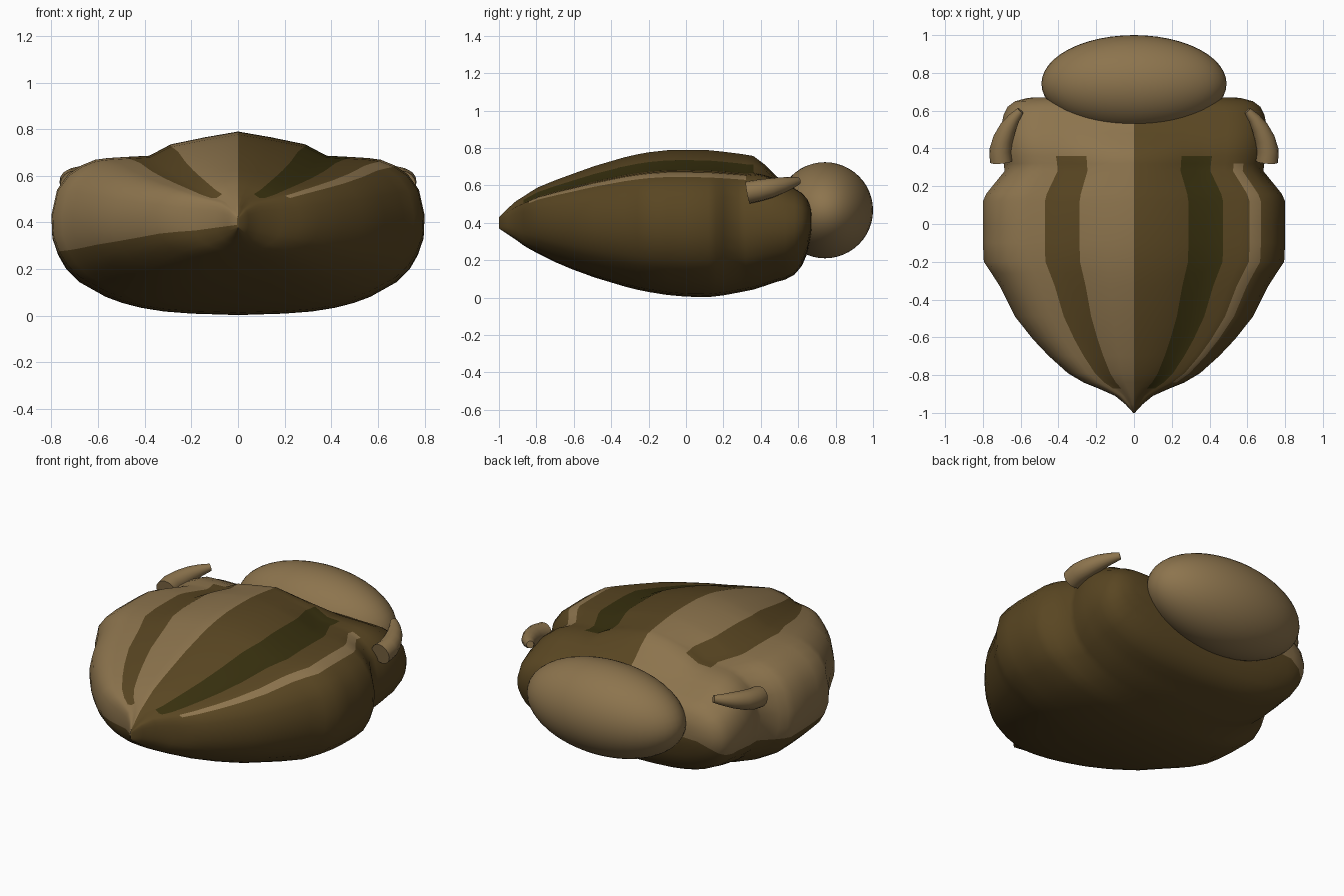
import bpy, bmesh, math
from mathutils import Vector

if "Cube" in bpy.data.objects:
    bpy.data.objects.remove(bpy.data.objects["Cube"])


def material(name, rgb):
    m = bpy.data.materials.new(name)
    m.diffuse_color = (*rgb, 1)
    m.use_nodes = True
    m.node_tree.nodes["Principled BSDF"].inputs["Base Color"].default_value = m.diffuse_color
    return m


TAN = material("tan", (0.265, 0.175, 0.075))
BROWN = material("brown", (0.10, 0.061, 0.016))
OLIVE = material("dark_olive", (0.038, 0.029, 0.0045))


def finish(name, bm, mats, angle=50):
    bmesh.ops.recalc_face_normals(bm, faces=bm.faces)
    me = bpy.data.meshes.new(name)
    bm.to_mesh(me)
    bm.free()
    for m in mats:
        me.materials.append(m)
    ob = bpy.data.objects.new(name, me)
    bpy.context.collection.objects.link(ob)
    bpy.ops.object.select_all(action='DESELECT')
    ob.select_set(True)
    bpy.context.view_layer.objects.active = ob
    bpy.ops.object.shade_smooth_by_angle(angle=math.radians(angle))
    return ob


def loft(bm, rings):
    """Skin closed rings; returns (ring index, segment index, face)."""
    loops = [[bm.verts.new(p) for p in r] for r in rings]
    n = len(loops[0])
    out = []
    for i in range(len(loops) - 1):
        for j in range(n):
            k = (j + 1) % n
            out.append((i, j, bm.faces.new((loops[i][j], loops[i][k],
                                            loops[i + 1][k], loops[i + 1][j]))))
    return out, bm.faces.new(loops[0]), bm.faces.new(loops[-1])


# Half cross-section, top to bottom: width fraction, height fraction
SECTION = [(0, 1), (.18, .968), (.36, .93), (.475, .868), (.59, .862), (.70, .855),
           (.765, .846), (.84, .815), (.91, .765), (.97, .68), (1, .54), (.995, .42),
           (.965, .33), (.92, .25), (.85, .18), (.71, .10), (.62, .066), (.52, .04),
           (.40, .02), (.25, .008), (0, 0)]

# Stations: y, half width, bottom z, top z, ridge strength
STATIONS = [(-1.0, .004, .37, .43, 1), (-.955, .045, .34, .475, 1),
            (-.91, .10, .31, .515, 1), (-.87, .19, .28, .54, 1),
            (-.84, .265, .262, .56, 1), (-.79, .35, .235, .59, 1),
            (-.70, .45, .19, .627, 1), (-.61, .535, .152, .66, 1),
            (-.49, .63, .108, .703, 1), (-.33, .71, .06, .75, 1),
            (-.26, .755, .042, .766, 1), (-.20, .795, .03, .777, 1),
            (-.10, .80, .014, .788, 1), (.0, .80, .005, .79, 1),
            (.12, .80, .003, .788, 1), (.16, .782, .007, .784, 1),
            (.20, .75, .012, .78, 1), (.28, .685, .027, .77, 1),
            (.32, .69, .035, .764, 1), (.36, .70, .043, .757, .9),
            (.42, .705, .062, .712, .6), (.48, .705, .083, .652, .2),
            (.53, .70, .096, .613, .1), (.58, .69, .123, .59, .1),
            (.62, .67, .17, .565, .1), (.65, .63, .24, .53, .1),
            (.668, .56, .32, .48, .1), (.672, .44, .34, .46, .1)]


def body_ring(y, w, zb, zt, ridge):
    half = []
    top = .85 + .15 * ridge
    for u, t in SECTION:
        if t > .85:
            t = .85 + (t - .85) * ridge
        half.append((u * w, y, zb + (zt - zb) * t / top))
    return half + [(-x, a, z) for x, a, z in half[-2:0:-1]]


# Ridged shell body, coloured by side and stripe band
bm = bmesh.new()
faces, front_cap, back_cap = loft(bm, [body_ring(*s) for s in STATIONS])
last = len(SECTION) - 1
for i, j, f in faces:
    right = j < last
    band = j if right else 2 * last - 1 - j
    y = (STATIONS[i][0] + STATIONS[i + 1][0]) / 2
    striped = -.87 < y < .36
    if right:
        f.material_index = 1
        if striped and band in (2, 3):
            f.material_index = 2
        elif -.84 < y < .32 and band == 6:
            f.material_index = 0
    else:
        f.material_index = 0 if band < 12 else 1
        if striped and band in (2, 3):
            f.material_index = 1
front_cap.material_index = back_cap.material_index = 1
finish("shell_body", bm, [TAN, BROWN, OLIVE])

# Wide oval head
bm = bmesh.new()
bmesh.ops.create_uvsphere(bm, u_segments=48, v_segments=24, radius=1)
for v in bm.verts:
    v.co = Vector((v.co.x * .49, v.co.y * .257 + .743, v.co.z * .257 + .467))
finish("head", bm, [TAN])

# Curved tapering side horns
PATH = [(.703, .33, .562, .06), (.708, .39, .573, .058), (.693, .45, .585, .053),
        (.667, .51, .60, .044), (.635, .56, .613, .032), (.60, .60, .624, .02)]
for side, name in ((-1, "left_horn"), (1, "right_horn")):
    pts = [Vector((side * x, y, z)) for x, y, z, r in PATH]
    rings = []
    for i, p in enumerate(pts):
        d = (pts[min(i + 1, 5)] - pts[max(i - 1, 0)]).normalized()
        a = d.cross(Vector((0, 0, 1))).normalized()
        b = d.cross(a)
        r = PATH[i][3]
        rings.append([p + r * (a * math.cos(t) + b * math.sin(t))
                      for t in (k * math.tau / 16 for k in range(16))])
    bm = bmesh.new()
    loft(bm, rings)
    finish(name, bm, [TAN])
